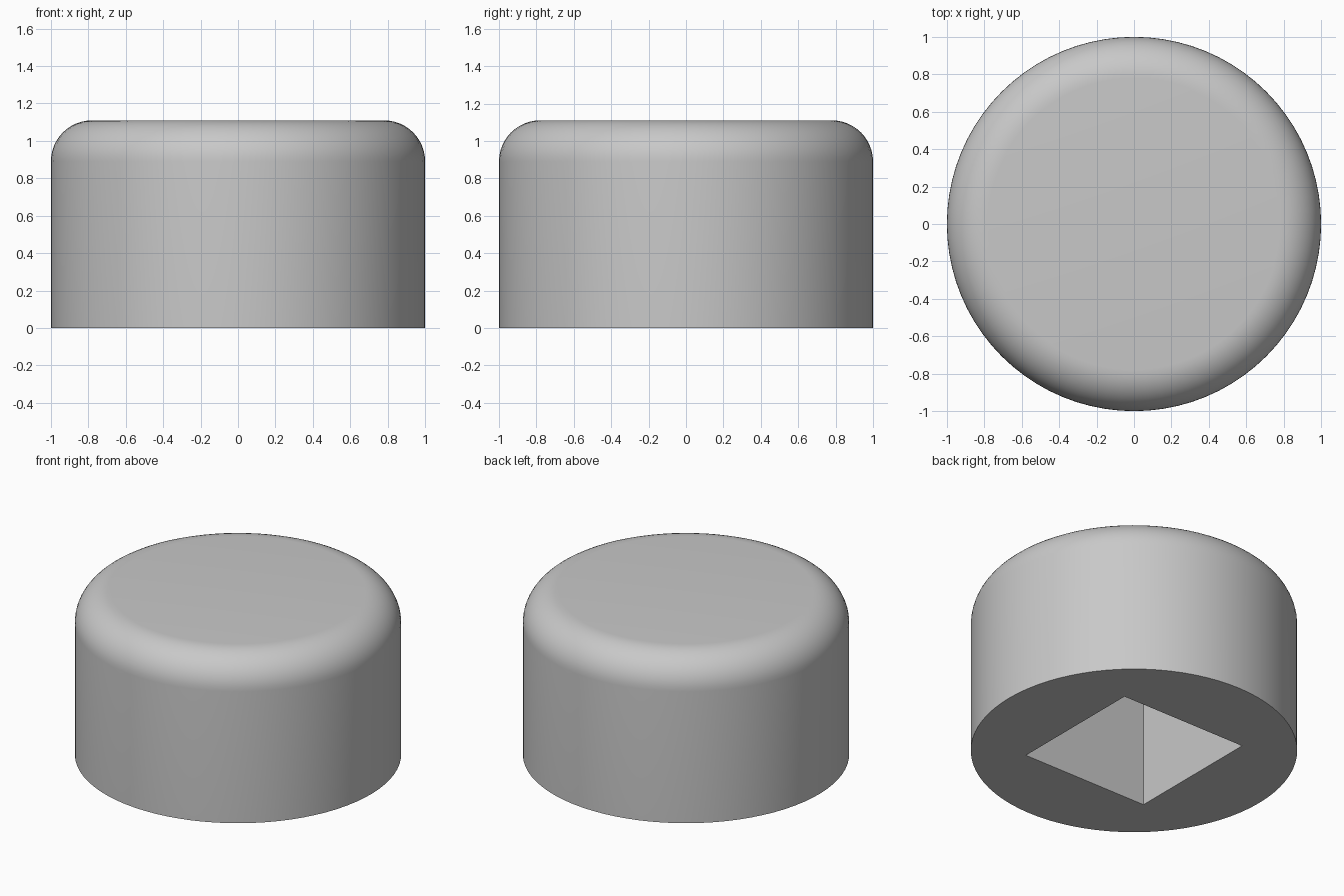
import bpy, bmesh, math
from mathutils import Matrix

cube = bpy.data.objects.get("Cube")
if cube:
    bpy.data.objects.remove(cube, do_unlink=True)

HEIGHT, FILLET = 1.11, 0.22
SOCKET_SIDE, SOCKET_DEPTH = 0.94, 0.89

grey = bpy.data.materials.new("light_grey")
grey.use_nodes = True
colour = (0.58, 0.58, 0.58, 1)
grey.diffuse_color = colour
grey.node_tree.nodes["Principled BSDF"].inputs["Base Color"].default_value = colour


def make_object(name, bm):
    mesh = bpy.data.meshes.new(name)
    bm.to_mesh(mesh)
    bm.free()
    mesh.materials.append(grey)
    obj = bpy.data.objects.new(name, mesh)
    bpy.context.collection.objects.link(obj)
    return obj


# Round cap body with a rounded top rim
bm = bmesh.new()
bmesh.ops.create_cone(bm, cap_ends=True, segments=80, radius1=1, radius2=1,
                      depth=HEIGHT, matrix=Matrix.Translation((0, 0, HEIGHT / 2)))
rim = [e for e in bm.edges if all(v.co.z > HEIGHT - 0.01 for v in e.verts)]
bmesh.ops.bevel(bm, geom=rim, offset=FILLET, segments=12, profile=0.5,
                affect='EDGES')
cap = make_object("cap_body", bm)

# Square socket cut into the underside
bm = bmesh.new()
bmesh.ops.create_cube(bm, size=1)
bmesh.ops.scale(bm, vec=(SOCKET_SIDE, SOCKET_SIDE, 2 * SOCKET_DEPTH), verts=bm.verts)
cutter = make_object("socket_cutter", bm)
cutter.hide_render = True

cut = cap.modifiers.new("socket", 'BOOLEAN')
cut.operation = 'DIFFERENCE'
cut.solver = 'EXACT'
cut.object = cutter

bpy.ops.object.select_all(action='DESELECT')
cap.select_set(True)
bpy.context.view_layer.objects.active = cap
bpy.ops.object.modifier_apply(modifier=cut.name)
bpy.data.objects.remove(cutter, do_unlink=True)

# Smooth round wall, crisp socket and base edges
bpy.ops.object.shade_smooth_by_angle(angle=math.radians(30))
